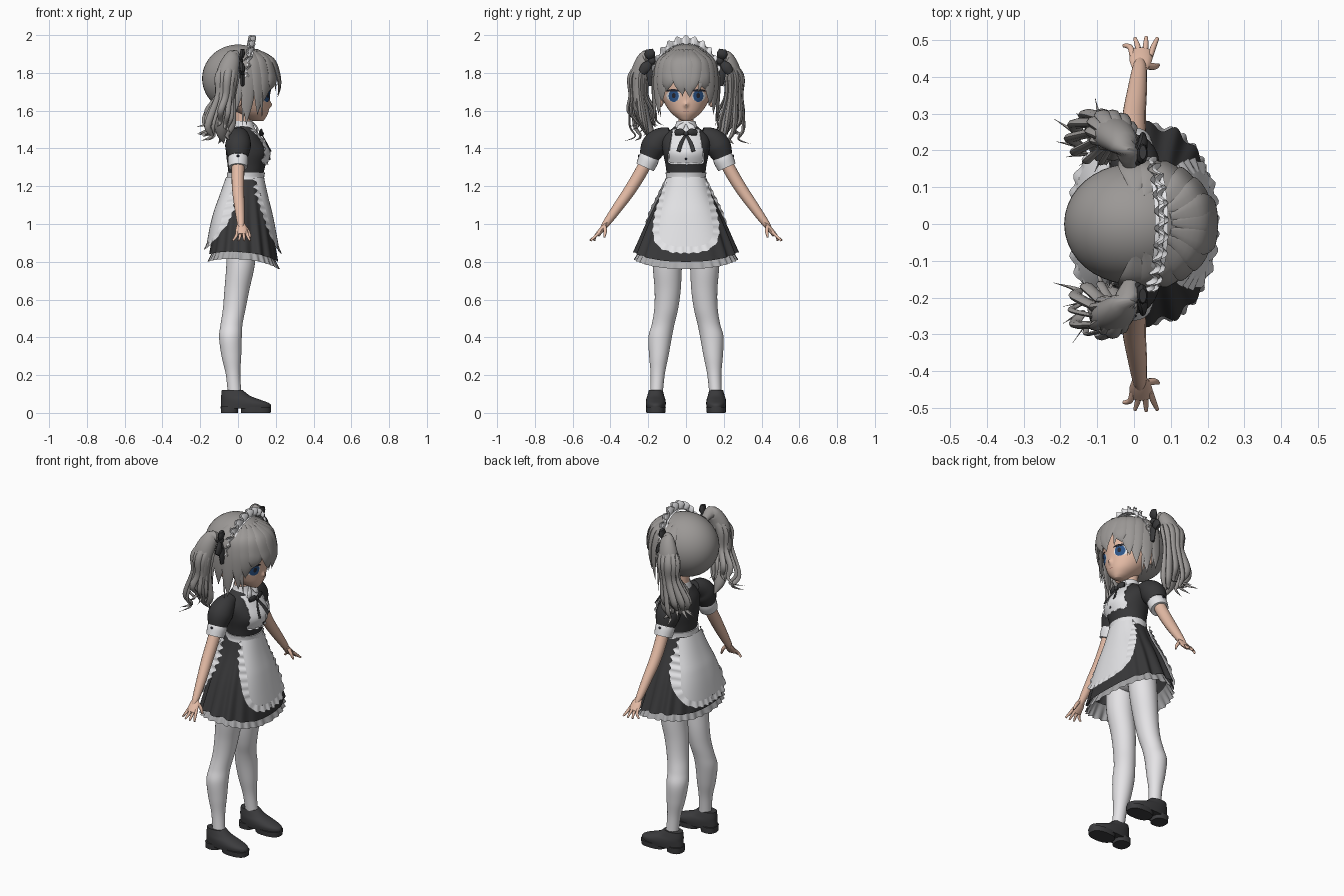
import bpy, bmesh, math, random
from mathutils import Vector

random.seed(4)
if "Cube" in bpy.data.objects:
    bpy.data.objects.remove(bpy.data.objects["Cube"])

def material(name, *rgb):
    mat = bpy.data.materials.new(name)
    mat.use_nodes = True
    mat.diffuse_color = (*rgb, 1)
    mat.node_tree.nodes["Principled BSDF"].inputs["Base Color"].default_value = (*rgb, 1)
    return mat

hair, black = material("ash_hair", .33, .315, .305), material("black_cloth", .04, .04, .042)
white, tights = material("white_cloth", .8, .8, .82), material("pale_tights", .78, .77, .79)
skin, blue = material("skin", .78, .5, .38), material("iris_blue", .025, .09, .25)
dark, leather = material("lash_dark", .02, .02, .03), material("shoe_leather", .045, .045, .048)
grey, lip = material("petticoat_grey", .4, .4, .41), material("lip", .4, .18, .15)

def finish(name, bm, mat):
    bmesh.ops.recalc_face_normals(bm, faces=bm.faces)
    mesh = bpy.data.meshes.new(name)
    bm.to_mesh(mesh)
    bm.free()
    mesh.materials.append(mat)
    for poly in mesh.polygons:
        poly.use_smooth = True
    mesh.set_sharp_from_angle(angle=math.radians(50))
    bpy.context.scene.collection.objects.link(bpy.data.objects.new(name, mesh))

def skin_rows(name, rows, mat, closed=True, caps=True):
    """Join rows of points with quads."""
    bm = bmesh.new()
    rows = [[bm.verts.new(p) for p in row] for row in rows]
    n = len(rows[0])
    for r, q in zip(rows, rows[1:]):
        for j in range(n if closed else n - 1):
            k = (j + 1) % n
            bm.faces.new((r[j], r[k], q[k], q[j]))
    if closed and caps:
        bm.faces.new(rows[0])
        bm.faces.new(rows[-1])
    finish(name, bm, mat)

def smooth_path(keys, steps=6):
    """Catmull-Rom samples through tuples of any length."""
    k, out = [keys[0], *keys, keys[-1]], []
    for i in range(1, len(k) - 2):
        for t in [j / steps for j in range(steps)]:
            out.append(tuple(b + .5 * t * (c - a + t * (2*a - 5*b + 4*c - d + t * (3*b - a - 3*c + d)))
                             for a, b, c, d in zip(*k[i - 1:i + 3])))
    return out + [keys[-1]]

def power(v, p):
    return math.copysign(abs(v) ** p, v)

def loft(name, keys, mat, n=32, p=1, wave=lambda a, t: (1, 0), caps=True, cy=0):
    """Stack horizontal rings given as (z, centre x, radius x, radius y, shift y)."""
    rows, path = [], smooth_path([(*k, 0)[:5] for k in keys])
    for i, (z, cx, rx, ry, dy) in enumerate(path):
        rows.append([])
        for a in [math.tau * j / n for j in range(n)]:
            g, dz = wave(a, i / (len(path) - 1))
            rows[-1].append((cx + g * rx * power(math.cos(a), p), cy + dy + g * ry * power(math.sin(a), p), z + dz))
    skin_rows(name, rows, mat, caps=caps)

def sweep(name, keys, mat, hint=None, flat=1, n=10):
    """Tapered tube through (x, y, z, radius); flattened along the hint."""
    path, rows = smooth_path(keys), []
    for i, (x, y, z, r) in enumerate(path):
        c = Vector((x, y, z))
        t = (Vector(path[min(i + 1, len(path) - 1)][:3]) - Vector(path[max(i - 1, 0)][:3])).normalized()
        v = Vector(hint) if hint else c - Vector((0, 0, 1.7))
        v = (v - t * v.dot(t)).normalized()
        u = t.cross(v)
        ring = [math.tau * j / n for j in range(n)]
        rows.append([c + max(r, .001) * (u * math.cos(a) + v * flat * math.sin(a)) for a in ring])
    skin_rows(name, rows, mat)

def ball(name, centre, size, mat, cut=lambda c: False):
    bm = bmesh.new()
    bmesh.ops.create_uvsphere(bm, u_segments=40, v_segments=28, radius=1)
    for v in bm.verts:
        v.co = [c + s * q for c, s, q in zip(centre, size, v.co)]
    bmesh.ops.delete(bm, geom=[f for f in bm.faces if cut(f.calc_center_median())], context="FACES")
    finish(name, bm, mat)

def surface(keys, p=1, sign=1):
    """Return a function giving the point of a loft at (y, z), lifted by off."""
    path = smooth_path(keys, 10)
    def at(y, z, off):
        a, b = min(zip(path, path[1:]), key=lambda s: abs((s[0][0] + s[1][0]) / 2 - z))
        t = (z - a[0]) / (b[0] - a[0])
        cx, rx, ry = [q + (w - q) * t for q, w in zip(a[1:], b[1:])]
        s = min(abs(y) / (ry + off), .985) ** (1 / p)
        return (cx + sign * (rx + off) * math.sqrt(1 - s * s) ** p, math.copysign(min(abs(y), ry + off), y), z)
    return at

def panel(name, at, top, bottom, w0, w1, off, mat, frill=0, corner=.75):
    """Cloth panel laid on a surface, with rounded lower corners and a frill that widens downward."""
    rows, edge = [], []
    for t in [math.sin(math.pi / 2 * i / 28) for i in range(29)]:
        w = w0 + (w1 - w0) * min(t * 1.4, 1)
        w *= (1 - max(0, (t - corner) / (1 - corner)) ** 3) ** (1 / 3) + .001
        z = top + (bottom - top) * t
        lift = off * min(1, .5 + t)
        rows.append([at(w * j / 12, z, lift) for j in range(-12, 13)])
        edge.append(Vector((w, z, lift)))
    skin_rows(name, rows, mat, closed=False)
    edge += [Vector((-e.x, e.y, e.z)) for e in reversed(edge)]
    inner, outer, run = [], [], 0
    for a, b in zip(edge, edge[1:]):
        d = b - a
        count = max(1, int(d.length / .006))
        for q in [a + d * k / count for k in range(count)]:
            run += d.length / count
            wide = frill * min(1, .15 + (top - q.y) / .22) * (1 + .1 * math.sin(run * 150))
            out = q + Vector((-d.y, d.x, 0)).normalized() * wide
            inner.append(at(q.x, q.y, q.z))
            outer.append(at(out.x, out.y, q.z + .005 + .005 * math.sin(run * 150)))
    if frill:
        skin_rows(name + "_frill", [inner, outer], mat, closed=False)

# Skirt, petticoat frill and aprons
def hem(a, t):
    return t * (-.02 * math.cos(a) + .03 * math.sin(a) ** 2)

skirt = [(1.25, .04, .09, .1), (1.15, .035, .113, .132), (1., .03, .15, .198), (.82, .03, .183, .268)]
loft("skirt", skirt, black, 192, .82, lambda a, t: (1 + .05 * t * math.sin(a) ** 2 * math.cos(16 * a), hem(a, t)), False)
loft("petticoat_frill", [(.86, .03, .15, .23), (.82, .03, .17, .25), (.782, .03, .187, .27)], grey, 240, .82,
     lambda a, t: (1 + .025 * t * math.cos(30 * a), hem(a, 1)), False)
panel("front_apron", surface(skirt, .82), 1.25, .88, .098, .142, .014, white, .036)
panel("back_apron", surface(skirt, .82, -1), 1.25, .9, .098, .18, .026, white, .034)
loft("waistband", [(1.235, .04, .1, .108), (1.25, .04, .099, .106), (1.272, .042, .101, .108)], white)

# Bodice, bib, collar and neck
torso = [(1.24, .04, .088, .1), (1.31, .045, .1, .108), (1.38, .05, .113, .122),
         (1.45, .035, .09, .125), (1.5, .03, .06, .08), (1.525, .03, .044, .048)]
loft("bodice", torso, black, 48)
panel("bib", surface(torso), 1.5, 1.322, .07, .088, .008, white, .008, .95)
panel("bib_placket", surface(torso), 1.49, 1.325, .016, .016, .012, white, 0, .97)
loft("neck", [(1.47, .025, .042, .042), (1.55, .025, .04, .04), (1.65, .02, .045, .045)], skin)
loft("collar", [(1.485, .035, .068, .085), (1.51, .032, .056, .062), (1.545, .03, .047, .05)], white, caps=False)
ball("bib_button", (.167, 0, 1.345), (.006, .007, .007), dark)
ball("neck_bow_knot", (.125, 0, 1.478), (.012, .013, .013), black)

# Head with a small nose, and face details
face = [(1.545, .105, .028, .02), (1.56, .095, .05, .045), (1.59, .077, .083, .08), (1.63, .056, .111, .108),
        (1.68, .045, .125, .13), (1.75, .04, .135, .14), (1.82, .03, .135, .135), (1.9, 0, .1, .1)]
loft("head", face, skin, 96, wave=lambda a, t: (1 + .13 * math.exp(-(math.sin(a / 2) / .05) ** 2 - ((t - .43) / .045) ** 2), 0))
on_face = surface(face)

def decal(name, y, z, w, h, off, mat, low=-1):
    """Oval plate on the face; low trims its lower part."""
    ring = [math.tau * j / 24 for j in range(24)]
    skin_rows(name, [[on_face(y + w * k * math.cos(a), z + h * max(low, k * math.sin(a)), off) for a in ring]
                     for k in (.01, .25, .5, .75, 1)], mat)

decal("mouth", 0, 1.594, .016, .002, .002, lip)

# Hair cap and tousled fringe
ball("hair_cap", (0, 0, 1.77), (.19, .165, .18), hair, lambda c: c.x > 0 and c.z < 1.7 + .6 * c.x)

def lock(angle, tip, w, sway=0):
    keys = ((.5, 1.925, w * .15, 0), (.9, 1.87, w, 0), (1.05, 1.79, w, .3), (1.08, (1.78 + tip) / 2, w * .7, .7), (1.03, tip, 0, 1))
    sweep("fringe_lock", [(k * .205 * math.cos(math.radians(angle + sway * f)),
                           k * .16 * math.sin(math.radians(angle + sway * f)), z, r) for k, z, r, f in keys], hair, flat=.24)

lock(2, 1.67, .04, 5)
for s in (1, -1):
    for angle, tip, sway in ((14, 1.69, -8), (29, 1.71, 10), (44, 1.64, 6), (58, 1.57, 3), (73, 1.53, 5), (88, 1.58, 6)):
        lock(s * angle, tip + random.uniform(-.012, .012), .044, s * sway)
        lock(s * (angle + 6), tip - .015, .016, s * random.uniform(-18, 18))

# Frilled headband
arc = [math.radians(-88 + 176 * i / 240) for i in range(241)]

def band(ry, rz, shift, bump=0):
    return [(.035 + .04 * math.cos(t) + shift(t), (ry + bump * math.cos(24 * t)) * math.sin(t),
             1.77 + (rz + bump * math.cos(24 * t)) * math.cos(t)) for t in arc]

skin_rows("headband", [band(.168, .182, lambda t: -.018), band(.172, .186, lambda t: .018)], white, False)
for lean in (1, -1):
    skin_rows("headband_frill", [band(.166, .18, lambda t: .006 * lean), band(.178, .208, lambda t: .012 * lean + .008 * math.sin(24 * t)),
                                 band(.182, .222, lambda t: .006 * lean + .014 * math.sin(24 * t), .008)], white, False)

# Paired parts
for s, side in ((1, "left_"), (-1, "right_")):
    def part(name, keys, mat, hint=None, flat=1, n=10):
        sweep(side + name, [(x, s * y, z, r) for x, y, z, r in keys], mat, hint, flat, n)

    # Eyes and ears
    decal(side + "eye_white", s * .067, 1.678, .036, .03, .002, white)
    decal(side + "iris", s * .065, 1.678, .027, .032, .004, blue)
    decal(side + "pupil", s * .065, 1.68, .01, .014, .006, dark)
    decal(side + "upper_lash", s * .068, 1.702, .038, .012, .007, dark, 0)
    ball(side + "ear", (0, s * .135, 1.655), (.025, .017, .036), skin)
    # Puffed sleeve, cuff, arm and hand
    part("sleeve", [(.01, .08, 1.475, .04), (.005, .135, 1.45, .06), (0, .17, 1.41, .068), (0, .195, 1.355, .053)], black, (1, 0, 0), n=24)
    part("cuff", [(0, .188, 1.365, .05), (0, .2, 1.338, .054), (0, .217, 1.3, .05)], white, (1, 0, 0), n=24)
    ball(side + "cuff_button", (0, s * .249, 1.36), (.007, .006, .007), dark)
    part("arm", [(0, .18, 1.4, .034), (0, .225, 1.3, .034), (0, .29, 1.19, .032), (.008, .36, 1.09, .027),
                 (.015, .425, 1., .019), (.016, .452, .964, .007)], skin, (1, 0, 0), n=16)
    thin = (0, s * .7, .6)
    part("palm", [(.015, .4, 1.032, .008), (.018, .442, .975, .03), (.02, .47, .942, .029)], skin, thin, .45, 14)
    for i, reach in enumerate((.485, .505, .508, .505)):
        x = .02 + .016 * (i - 1.5)
        part("finger", [(x, .455, .96, .008), (x * 1.3 - .005, .48, .935, .008), (x * 1.9 - .02, reach, .912, .005)], skin, thin)
    part("thumb", [(.035, .43, .985, .01), (.055, .428, .958, .009), (.066, .432, .93, .005)], skin, thin)
    # Leg and loafer
    loft(side + "leg", [(.98, .02, .08, .08, s * .085), (.8, .015, .076, .078, s * .098), (.65, -.006, .066, .069, s * .097),
                        (.55, -.02, .06, .063, s * .105), (.47, -.034, .058, .06, s * .121), (.4, -.04, .06, .062, s * .137),
                        (.3, -.035, .052, .051, s * .144), (.2, -.026, .038, .037, s * .15), (.07, -.015, .036, .032, s * .158)], tights)
    loft(side + "shoe", [(.022, .042, .132, .05), (.048, .04, .13, .053), (.07, .014, .103, .051),
                         (.09, -.012, .077, .045), (.12, -.03, .056, .037)], leather, cy=s * .16, p=.9)
    loft(side + "heel", [(0, -.045, .045, .045), (.035, -.045, .047, .047)], leather, cy=s * .16, p=.8)
    loft(side + "sole", [(0, .095, .078, .05), (.03, .095, .08, .053)], leather, cy=s * .16, p=.8)
    # Neck bow and collar wing
    part("neck_bow_loop", [(.125, 0, 1.478, .006), (.124, .028, 1.487, .018), (.115, .058, 1.482, .013)], black, (1, 0, 0), .4)
    part("neck_bow_tail", [(.125, 0, 1.475, .006), (.15, .025, 1.43, .01), (.174, .04, 1.385, .011)], black, (1, 0, 0), .3)
    part("collar_wing", [(.082, .008, 1.535, .008), (.1, .03, 1.51, .018), (.1, .05, 1.49, .006)], white, (1, 0, .5), .3)
    # Hair ribbon
    ball(side + "ribbon_knot", (.005, s * .18, 1.865), (.022, .022, .024), black)
    for y, z, w in ((.195, 1.925, .028), (.235, 1.8, .028), (.18, 1.73, .026)):
        part("ribbon_loop", [(.005, .18, 1.865, .008), (.022, (y + .185) / 2, (z + 1.865) / 2, w), (.024, y, z, w * .7)], black, (1, 0, 0), .5)
    # Pigtail with loose, wavy strands
    part("pigtail", [(-.01, .16, 1.86, .02), (-.025, .212, 1.885, .04), (-.055, .245, 1.8, .058), (-.07, .25, 1.68, .052),
                     (-.08, .225, 1.56, .046), (-.085, .19, 1.48, .03), (-.075, .16, 1.425, 0)], hair, (0, 1, .1), .8, 16)
    for a in [math.tau * i / 11 + .3 for i in range(11)]:
        ox, oy, w = math.cos(a), math.sin(a), random.uniform(.008, .024)
        tip, curl = random.uniform(1.43, 1.54), random.uniform(.7, 1.2)
        part("pigtail_strand", [(-.025, .21, 1.885, .018), (-.06 + .045 * ox, .25 + .045 * oy, 1.79, w * 1.2),
                                (-.07 + .04 * ox, .25 + .045 * oy, 1.68, w), (-.1 + .07 * ox, .235 + .07 * oy, tip + .07, w),
                                (-.1 + .055 * ox * curl, .215 + .055 * oy * curl, tip + .01, w * .6),
                                (-.12 + .1 * ox * curl, .225 + .1 * oy * curl, tip - .015, 0)], hair, (0, 1, .1), .6, 8)

ball("hips", (.025, 0, .97), (.1, .14, .1), tights)
